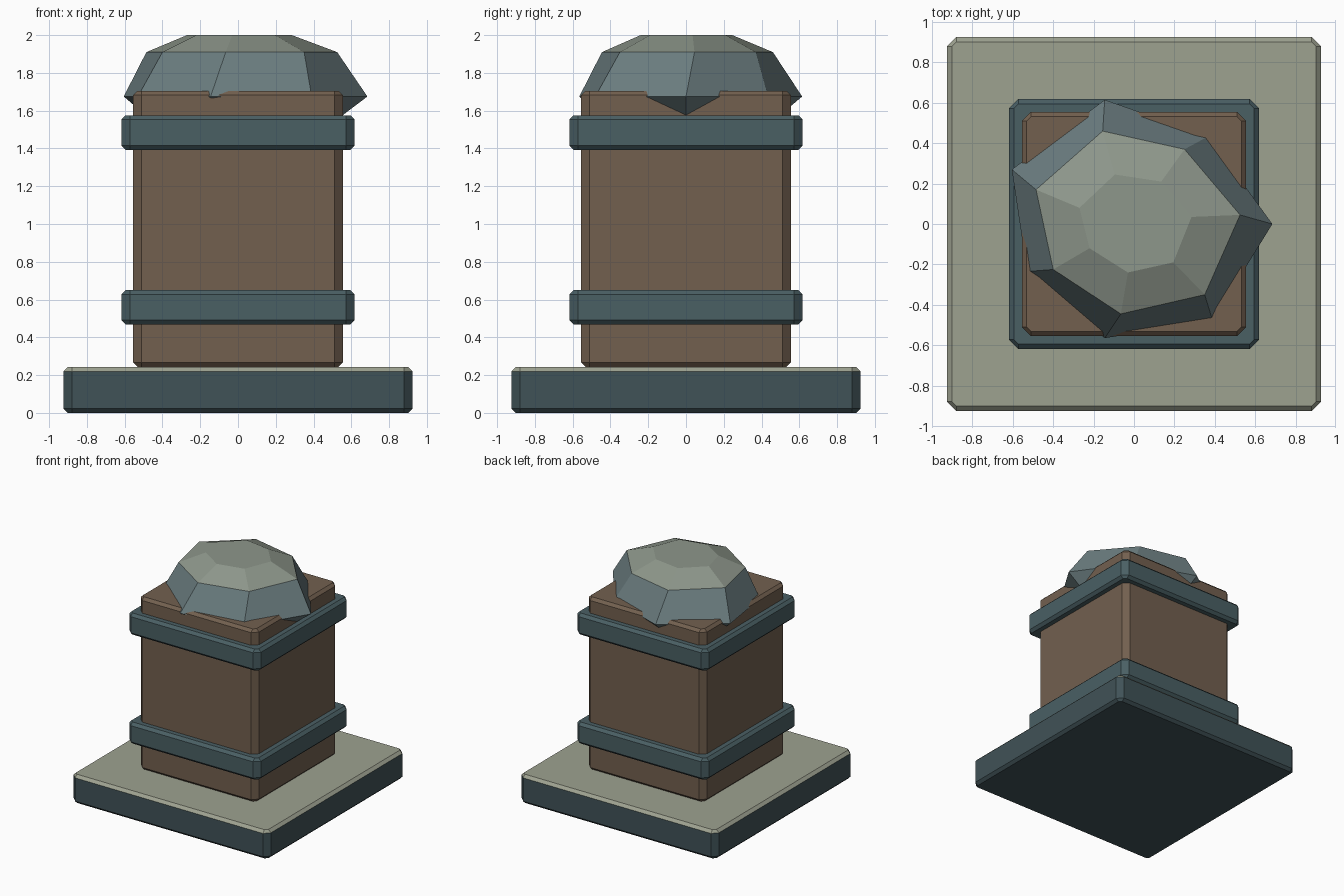
import bpy, bmesh

if "Cube" in bpy.data.objects:
    bpy.data.objects.remove(bpy.data.objects["Cube"])


def material(name, rgb):
    m = bpy.data.materials.new(name)
    m.diffuse_color = (*rgb, 1)
    m.use_nodes = True
    m.node_tree.nodes["Principled BSDF"].inputs["Base Color"].default_value = m.diffuse_color
    return m


BROWN = material("brown", (0.17, 0.117, 0.078))
TEAL = material("teal", (0.068, 0.115, 0.127))
SLATE = material("slate", (0.051, 0.085, 0.096))
SAND = material("sand", (0.34, 0.36, 0.28))
ROCK = material("rock", (0.15, 0.21, 0.22))
ROCK_TOP = material("rock_top", (0.27, 0.31, 0.26))


def loft(name, rings, mats, light_from=None):
    """Bridge equal-length rings of 3D points and cap both ends."""
    bm = bmesh.new()
    loops = [[bm.verts.new(p) for p in ring] for ring in rings]
    n = len(loops[0])
    bm.faces.new(loops[0][::-1])
    for k, (a, b) in enumerate(zip(loops, loops[1:])):
        for i in range(n):
            j = (i + 1) % n
            f = bm.faces.new((a[i], a[j], b[j], b[i]))
            if light_from is not None and k >= light_from:
                f.material_index = 1
    cap = bm.faces.new(loops[-1])
    if light_from is not None:
        cap.material_index = 1
    bmesh.ops.recalc_face_normals(bm, faces=bm.faces)
    mesh = bpy.data.meshes.new(name)
    bm.to_mesh(mesh)
    bm.free()
    for m in mats:
        mesh.materials.append(m)
    ob = bpy.data.objects.new(name, mesh)
    bpy.context.collection.objects.link(ob)
    return ob


def square_ring(h, z, inset=0.0, c=0.045):
    """Square outline with chamfered corners."""
    a, b = h - inset, h - c
    pts = [(a, -b), (a, b)]
    ring = []
    for _ in range(4):
        ring += [(x, y, z) for x, y in pts]
        pts = [(-y, x) for x, y in pts]
    return ring


def block(name, h, z0, z1, mats, light_from=None, i=0.023):
    return loft(name, [square_ring(h, z0, i), square_ring(h, z0 + i),
                       square_ring(h, z1 - i), square_ring(h, z1, i)],
                mats, light_from)


# Plinth with a pale top, post and two bands
block("plinth", 0.925, 0.0, 0.243, [SLATE, SAND], 2)
block("post", 0.555, 0.243, 1.705, [BROWN])
for label, z0 in (("lower_band", 0.468), ("upper_band", 1.392)):
    block(label, 0.618, z0, z0 + 0.183, [TEAL])

# Irregular seven-sided boulder
rim = [(0.685, 0), (0.37, 0.435), (-0.145, 0.615), (-0.605, 0.27),
       (-0.53, -0.235), (-0.145, -0.565), (0.39, -0.48)]
mid = [(0.525, 0.045), (0.25, 0.37), (-0.155, 0.46), (-0.485, 0.17),
       (-0.40, -0.225), (-0.065, -0.445), (0.35, -0.35)]
crown = [(0.285, 0.035), (0.135, 0.21), (-0.095, 0.245), (-0.27, 0.08),
         (-0.22, -0.12), (-0.03, -0.24), (0.195, -0.19)]
under = [(x * 0.73, y * 0.73) for x, y in rim]
loft("boulder", [[(x, y, z) for x, y in ring] for ring, z in
                 ((under, 1.535), (rim, 1.675), (mid, 1.91), (crown, 2.0))],
     [ROCK, ROCK_TOP], 2)
